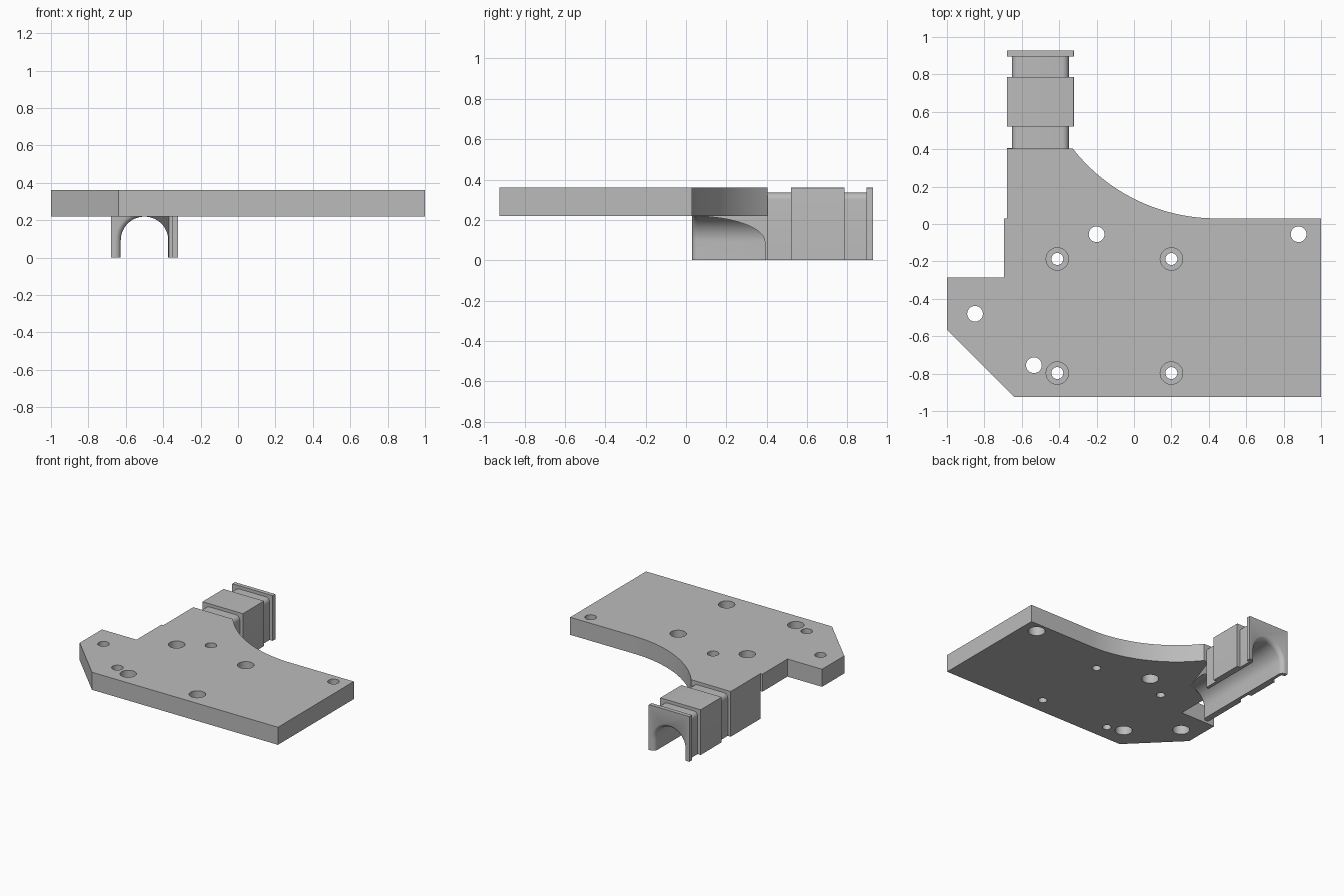
import bpy, bmesh, math

if "Cube" in bpy.data.objects:
    bpy.data.objects.remove(bpy.data.objects["Cube"], do_unlink=True)

TOP, UNDER = 0.36, 0.22        # plate heights
CX, R, RZ = -0.5, 0.127, 0.092  # channel axis and radius

gray = bpy.data.materials.new("plain gray")
gray.use_nodes = True
gray.diffuse_color = (0.5, 0.5, 0.5, 1)
gray.node_tree.nodes["Principled BSDF"].inputs["Base Color"].default_value = (0.5, 0.5, 0.5, 1)


def loft(name, solids):
    """Each solid is a list of closed sections joined in order and capped."""
    bm = bmesh.new()
    for sections in solids:
        rings = [[bm.verts.new(p) for p in s] for s in sections]
        for a, b in zip(rings, rings[1:]):
            for i in range(len(a)):
                j = (i + 1) % len(a)
                bm.faces.new((a[i], a[j], b[j], b[i]))
        bm.faces.new(rings[0][::-1])
        bm.faces.new(rings[-1])
    bmesh.ops.recalc_face_normals(bm, faces=bm.faces)
    mesh = bpy.data.meshes.new(name)
    bm.to_mesh(mesh)
    bm.free()
    ob = bpy.data.objects.new(name, mesh)
    bpy.context.collection.objects.link(ob)
    mesh.materials.append(gray)
    return ob


def activate(ob):
    bpy.ops.object.select_all(action='DESELECT')
    ob.select_set(True)
    bpy.context.view_layer.objects.active = ob


def finish(ob, cutter):
    mod = ob.modifiers.new("cut", 'BOOLEAN')
    mod.operation, mod.solver, mod.object = 'DIFFERENCE', 'EXACT', cutter
    activate(ob)
    bpy.ops.object.modifier_apply(modifier=mod.name)
    bpy.ops.object.shade_smooth_by_angle(angle=math.radians(30))


def prism(name, outline, z0, z1):
    return loft(name, [[[(x, y, z) for x, y in outline] for z in (z0, z1)]])


def stepped_hole(x, y, steps, n=32):
    return [[(x + r * math.cos(2 * math.pi * i / n), y + r * math.sin(2 * math.pi * i / n), z)
             for i in range(n)] for r, z in steps]


def channel_section(y, r, n=32):
    arch = [(CX + r * math.cos(math.pi * i / n), y, RZ + r * math.sin(math.pi * i / n))
            for i in range(n + 1)]
    return arch + [(CX - r, y, -0.1), (CX + r, y, -0.1)]


def arm_block(name, half, top, y0, y1, rounding):
    """Block along y with rounded upper corners."""
    pts = [(CX - half, 0), (CX + half, 0)]
    for side, start in ((1, 0), (-1, 90)):
        for k in range(7):
            a = math.radians(start + 15 * k)
            pts.append((CX + side * (half - rounding) + rounding * math.cos(a),
                        top - rounding + rounding * math.sin(a)))
    return loft(name, [[[(x, y, z) for x, z in pts] for y in (y0, y1)]])


# Mounting plate with the sweeping concave edge
ax, ay, ar = 0.44, 1.006, 0.976
a0, a1 = math.radians(270), math.atan2(0.405 - ay, -0.325 - ax) + 2 * math.pi
arc = [(ax + ar * math.cos(a0 + (a1 - a0) * i / 32), ay + ar * math.sin(a0 + (a1 - a0) * i / 32))
       for i in range(33)]
outline = [(-0.64, -0.925), (1, -0.925), (1, 0.03)] + arc + [
    (-0.678, 0.405), (-0.678, 0.03), (-0.695, 0.03), (-0.695, -0.285), (-1, -0.285), (-1, -0.565)]
plate = prism("mounting_plate", outline, UNDER, TOP)

# Holes bored wide from above or from below
holes = [stepped_hole(x, y, [(0.032, 0.1), (0.032, 0.28), (0.06, 0.28), (0.06, 0.5)])
         for x in (-0.41, 0.2) for y in (-0.187, -0.797)]
holes += [stepped_hole(x, y, [(0.062, 0.1), (0.062, 0.3), (0.042, 0.3), (0.042, 0.5)])
          for x, y in ((-0.2, -0.055), (0.88, -0.055), (-0.85, -0.48), (-0.535, -0.755))]
hole_cutter = loft("hole_cutter", holes)
finish(plate, hole_cutter)

# Arched channel, flared at both ends
flare = [(f * (1 - math.cos(a)), f * (1 - math.sin(a)), f)
         for f in (0.03, 0.04) for a in [math.radians(15 * k) for k in range(7)]]
front = [(0.03 + d, R + w) for w, d, f in flare[:7]][::-1]
back = [(0.93 - d, R + w) for w, d, f in flare[7:]]
stations = [(0.0, front[0][1])] + front + back + [(1.0, back[-1][1])]
channel = loft("channel_cutter", [[channel_section(y, r) for y, r in stations]])

# Support under the plate, cut away obliquely on one side
support = prism("arm_support", [(-0.678, 0.03), (-0.5, 0.03), (-0.368, 0.405), (-0.678, 0.405)], 0, UNDER)

# Arm of alternating necks and collars
arm = [support,
       arm_block("inner_neck", 0.152, 0.335, 0.405, 0.52, 0.035),
       arm_block("middle_collar", 0.179, TOP, 0.52, 0.785, 0.003),
       arm_block("outer_neck", 0.152, 0.335, 0.785, 0.895, 0.035),
       arm_block("end_flange", 0.179, TOP, 0.895, 0.928, 0.003)]
for part in arm:
    finish(part, channel)

for helper in (hole_cutter, channel):
    bpy.data.objects.remove(helper, do_unlink=True)
